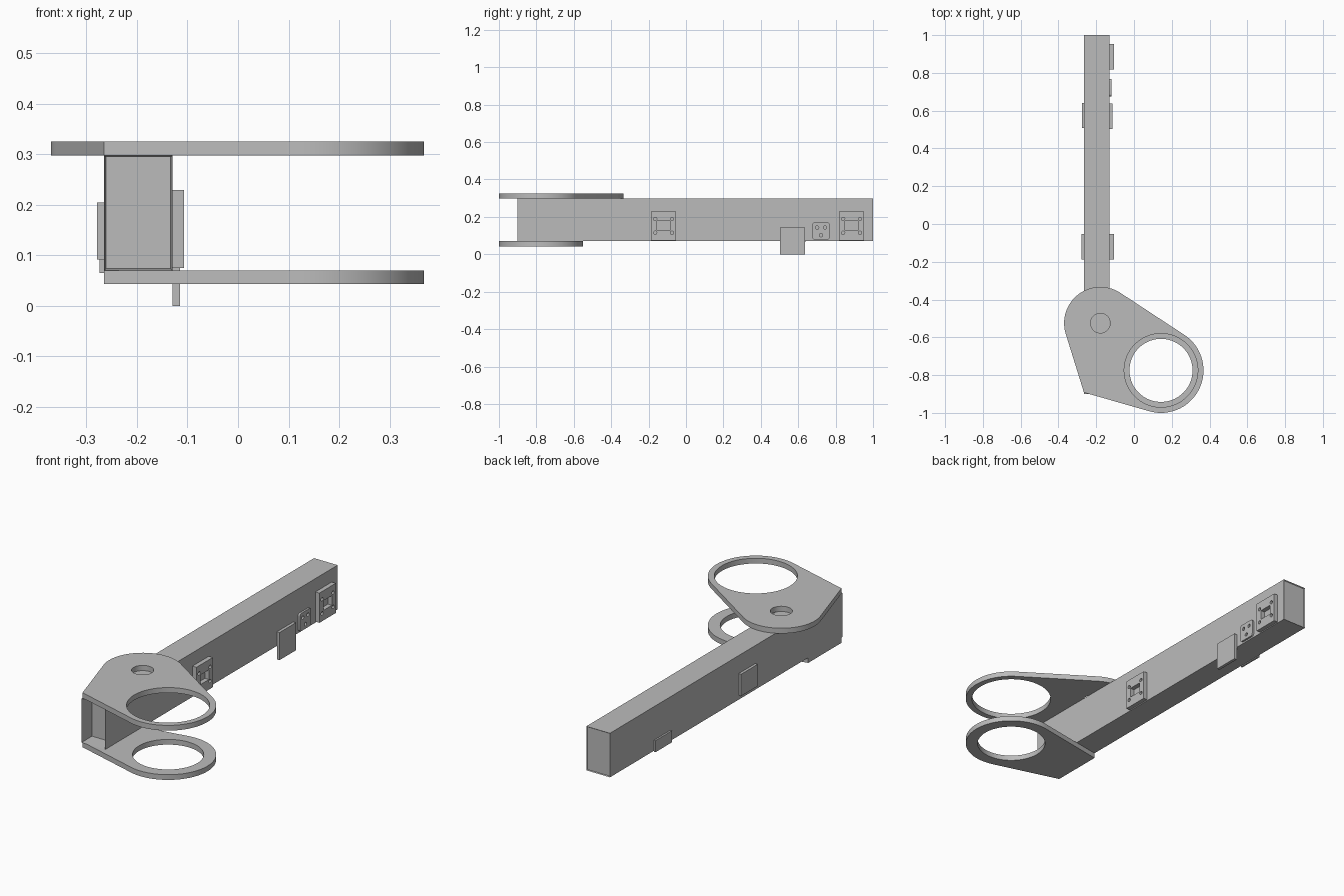
import bpy, bmesh
from math import cos, sin, pi, radians
from mathutils import Vector
from mathutils.geometry import convex_hull_2d

if "Cube" in bpy.data.objects:
    bpy.data.objects.remove(bpy.data.objects["Cube"])

GREY = (0.5, 0.5, 0.5, 1)
metal = bpy.data.materials.new("plain_grey")
metal.use_nodes = True
metal.diffuse_color = GREY
metal.node_tree.nodes["Principled BSDF"].inputs["Base Color"].default_value = GREY


def finish(name, bm):
    bmesh.ops.recalc_face_normals(bm, faces=bm.faces)
    mesh = bpy.data.meshes.new(name)
    bm.to_mesh(mesh)
    bm.free()
    mesh.materials.append(metal)
    mesh.polygons.foreach_set("use_smooth", [True] * len(mesh.polygons))
    mesh.set_sharp_from_angle(angle=radians(30))
    obj = bpy.data.objects.new(name, mesh)
    bpy.context.collection.objects.link(obj)
    return obj


def circle(u, v, r, n=72):
    return [(u + r * cos(2 * pi * i / n), v + r * sin(2 * pi * i / n)) for i in range(n)]


def rect(u0, u1, v0, v1):
    return [(u0, v0), (u1, v0), (u1, v1), (u0, v1)]


def hull(points):
    return [points[i] for i in convex_hull_2d([Vector(p) for p in points])]


def plate(name, loops, w0, w1, sideways=False):
    """Extruded outline (first loop) with holes (other loops)."""
    def place(u, v, w):
        return (w, u, v) if sideways else (u, v, w)
    bm = bmesh.new()
    edges = []
    for loop in loops:
        vs = [bm.verts.new(place(u, v, w0)) for u, v in loop]
        edges += [bm.edges.new((vs[i - 1], vs[i])) for i in range(len(vs))]
    bmesh.ops.triangle_fill(bm, edges=edges, use_beauty=True)
    out = bmesh.ops.extrude_face_region(bm, geom=bm.faces[:])
    moved = [g for g in out["geom"] if isinstance(g, bmesh.types.BMVert)]
    bmesh.ops.translate(bm, verts=moved, vec=place(0, 0, w1 - w0))
    return finish(name, bm)


# Main beam with recessed ends
LEFT, RIGHT, FRONT, BACK, LOW, HIGH = -0.265, -0.13, -0.9, 1.0, 0.07, 0.298
bm = bmesh.new()
bmesh.ops.create_cube(bm, size=1)
for v in bm.verts:
    v.co = (RIGHT if v.co.x > 0 else LEFT,
            BACK if v.co.y > 0 else FRONT,
            HIGH if v.co.z > 0 else LOW)
bm.normal_update()
for side, depth in ((-1, 0.08), (1, 0.005)):
    end = [f for f in bm.faces if f.normal.y * side > 0.9]
    bmesh.ops.inset_region(bm, faces=end, thickness=0.005)
    bmesh.ops.translate(bm, verts=end[0].verts[:], vec=(0, -side * depth, 0))
finish("beam", bm)

# Ring brackets above and below the beam
RING = (0.143, -0.775)
PIVOT = (-0.178, -0.525)
corner = (LEFT, -0.892)
ring_outline = circle(*RING, 0.225, 96)
plate("upper_bracket",
      [hull(ring_outline + circle(*PIVOT, 0.192, 96) + [corner]),
       circle(*RING, 0.195), circle(*PIVOT, 0.052, 40)], HIGH, 0.325)
plate("lower_bracket",
      [hull(ring_outline + [corner, (LEFT, -0.62)]), circle(*RING, 0.167)], 0.043, LOW)

# Mounting plates with a window and four screw holes
for name, y in (("front_mount", -0.12), ("back_mount", 0.885)):
    z = 0.152
    holes = [circle(y + a * 0.045, z + b * 0.037, 0.009, 20) for a in (-1, 1) for b in (-1, 1)]
    plate(name, [rect(y - 0.067, y + 0.067, z - 0.077, z + 0.077),
                 rect(y - 0.035, y + 0.035, z - 0.025, z + 0.025)] + holes,
          RIGHT, -0.107, True)

# Small rounded plate with three holes
y, z, half, r = 0.722, 0.124, 0.046, 0.012
rounded = hull([p for a in (-1, 1) for b in (-1, 1)
                for p in circle(y + a * (half - r), z + b * (half - r), r, 24)])
plate("small_mount", [rounded] + [circle(y + a, z + b, 0.009, 20)
                                  for a, b in ((-0.021, 0.019), (0.021, 0.019), (0, -0.022))],
      RIGHT, -0.12, True)

# Plain plates on both sides
plate("hanging_plate", [rect(0.503, 0.637, 0, 0.143)], RIGHT, -0.115, True)
plate("outer_front_plate", [rect(-0.187, -0.053, 0.092, 0.205)], -0.279, LEFT, True)
plate("outer_back_plate", [rect(0.507, 0.64, 0.065, 0.125)], -0.274, LEFT, True)
